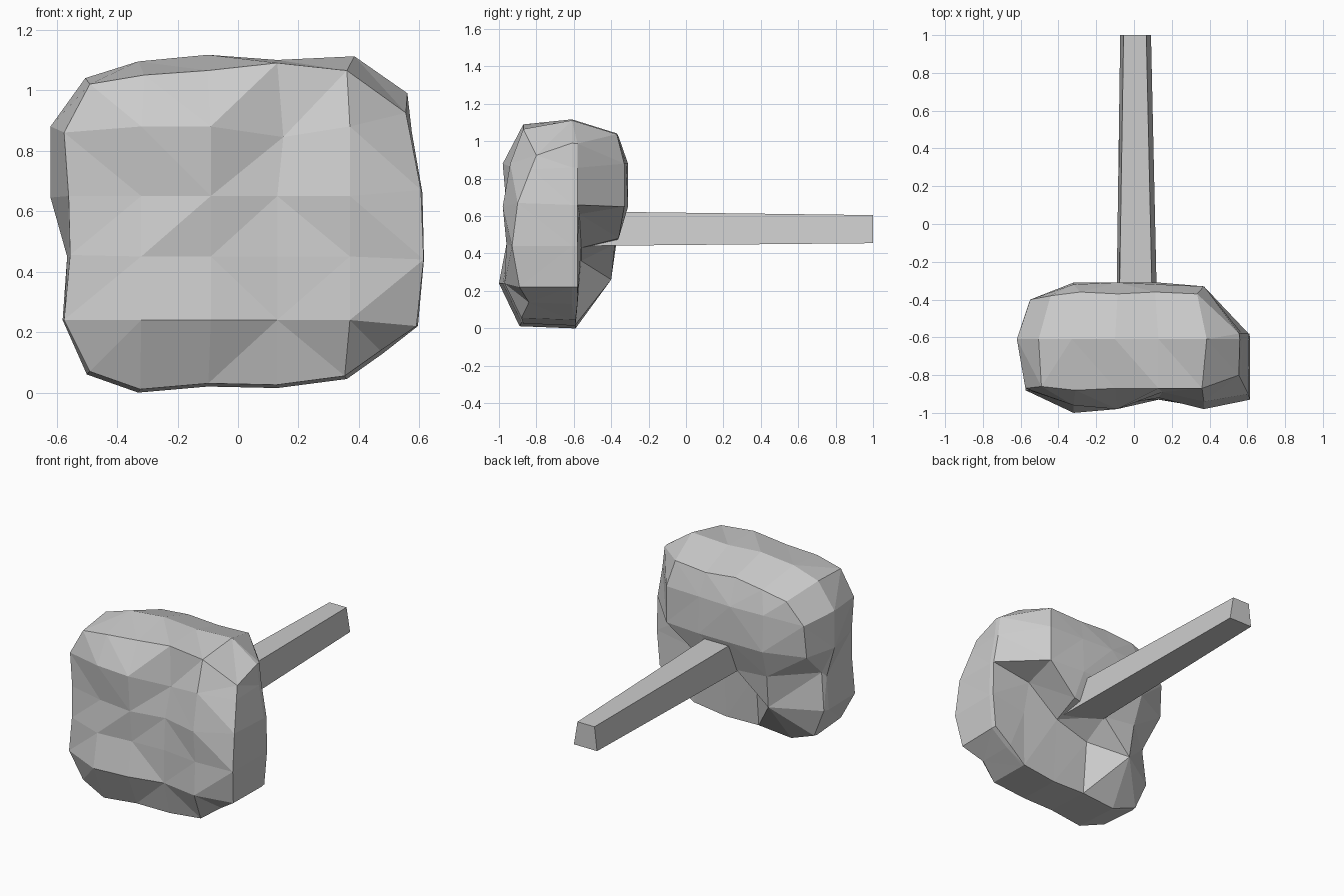
import bpy, bmesh

if "Cube" in bpy.data.objects:
    bpy.data.objects.remove(bpy.data.objects["Cube"])

N = 6
COLS = [-0.57, -0.32, -0.09, 0.13, 0.37, 0.60]
ROWS = [1.05, 0.88, 0.65, 0.45, 0.24, 0.03]
CZ = 0.55

# Stone outline: (x, z) along each border of the 6 x 6 grid
TOP = [(-0.505, 1.04), (-0.33, 1.095), (-0.1, 1.117), (0.13, 1.10), (0.385, 1.112), (0.56, 0.99)]
BOTTOM = [(-0.5, 0.06), (-0.33, 0.0), (-0.1, 0.02), (0.13, 0.015), (0.36, 0.045), (0.48, 0.13)]
LEFT = [None, (-0.62, 0.88), (-0.62, 0.645), (-0.565, 0.45), (-0.58, 0.24)]
RIGHT = [None, (0.575, 0.86), (0.61, 0.66), (0.615, 0.44), (0.595, 0.22)]

# Depth (y) of front and back surfaces, rows top to bottom
FRONT = [[-.86, -.88, -.87, -.87, -.87, -.80],
         [-.87, -.96, -.98, -.89, -.94, -.83],
         [-.87, -.93, -.96, -.92, -.98, -.90],
         [-.88, -.96, -.94, -.93, -.96, -.93],
         [-.88, -1.0, -.98, -.93, -.97, -.89],
         [-.86, -.89, -.88, -.87, -.88, -.84]]
BACK = [[-.38, -.36, -.37, -.36, -.37, -.58],
        [-.40, -.32, -.31, -.32, -.33, -.58],
        [-.42, -.31, -.31, -.31, -.33, -.58],
        [-.58, -.37, -.38, -.36, -.57, -.58],
        [-.57, -.40, -.56, -.56, -.58, -.58],
        [-.58, -.59, -.59, -.59, -.59, -.58]]

# Points moved in (x, z): front corners, and the undercuts behind the head
FRONT_MOVES = {(0, 0): (-.49, 1.02), (0, 1): (-.31, 1.05), (0, 2): (-.1, 1.065),
               (0, 3): (.13, 1.09), (0, 4): (.36, 1.065), (0, 5): (.555, .925),
               (1, 0): (-.575, .86), (2, 0): (-.56, .65), (3, 0): (-.555, .455),
               (4, 0): (-.575, .24), (1, 5): (.57, .85), (2, 5): (.605, .67),
               (3, 5): (.614, .44), (4, 5): (.59, .22), (1, 3): (.15, .845)}
BACK_MOVES = {(3, 0): (-.55, .48), (3, 1): (-.31, .47), (3, 3): (.16, .48),
              (3, 4): (.34, .61), (4, 1): (-.3, .26), (4, 2): (-.1, .36),
              (4, 3): (.13, .43), (4, 4): (.37, .40)}


def border(r, c):
    if r == 0:
        return TOP[c]
    if r == N - 1:
        return BOTTOM[c]
    if c == 0:
        return LEFT[r]
    if c == N - 1:
        return RIGHT[r]
    return None


def surface(bm, depth, moves, scale):
    grid = []
    for r in range(N):
        line = []
        for c in range(N):
            y, p = depth[r][c], border(r, c)
            x, z = COLS[c], ROWS[r]
            if (r, c) in moves:
                x, z = moves[r, c]
            elif p:
                x, z = p[0] * scale(y), CZ + (p[1] - CZ) * scale(y)
            line.append(bm.verts.new((x, y, z)))
        grid.append(line)
    return grid


def finish(name, bm):
    bmesh.ops.recalc_face_normals(bm, faces=bm.faces[:])
    mesh = bpy.data.meshes.new(name)
    bm.to_mesh(mesh)
    bm.free()
    bpy.context.collection.objects.link(bpy.data.objects.new(name, mesh))


# Stone head: front and back grids joined through a middle ring
bm = bmesh.new()
front = surface(bm, FRONT, FRONT_MOVES, lambda y: 0.98)
back = surface(bm, BACK, BACK_MOVES, lambda y: 1 - 0.6 * max(0, y + 0.59))
for g in (front, back):
    for r in range(N - 1):
        for c in range(N - 1):
            bm.faces.new((g[r][c], g[r][c + 1], g[r + 1][c + 1], g[r + 1][c]))
loop = ([(0, c) for c in range(N)] + [(r, N - 1) for r in range(1, N)]
        + [(N - 1, c) for c in range(N - 2, -1, -1)] + [(r, 0) for r in range(N - 2, 0, -1)])
mid = [bm.verts.new((border(r, c)[0], -0.61, border(r, c)[1])) for r, c in loop]
for i in range(len(loop)):
    j = (i + 1) % len(loop)
    (r0, c0), (r1, c1) = loop[i], loop[j]
    for g in (front, back):
        bm.faces.new((g[r0][c0], g[r1][c1], mid[j], mid[i]))
bmesh.ops.triangulate(bm, faces=bm.faces[:])
finish("stone_head", bm)

# Handle: tapered four-sided shaft
bm = bmesh.new()
ends = []
for y, x0, x1, t0, t1, z0, z1 in ((-0.58, -.095, .125, -.08, .10, .44, .625),
                                  (1.0, -.073, .09, -.055, .065, .455, .605)):
    ends.append([bm.verts.new(p) for p in ((x0, y, z0), (x1, y, z0), (t1, y, z1), (t0, y, z1))])
for e in ends:
    bm.faces.new(e)
for i in range(4):
    j = (i + 1) % 4
    bm.faces.new((ends[0][i], ends[0][j], ends[1][j], ends[1][i]))
finish("handle", bm)
